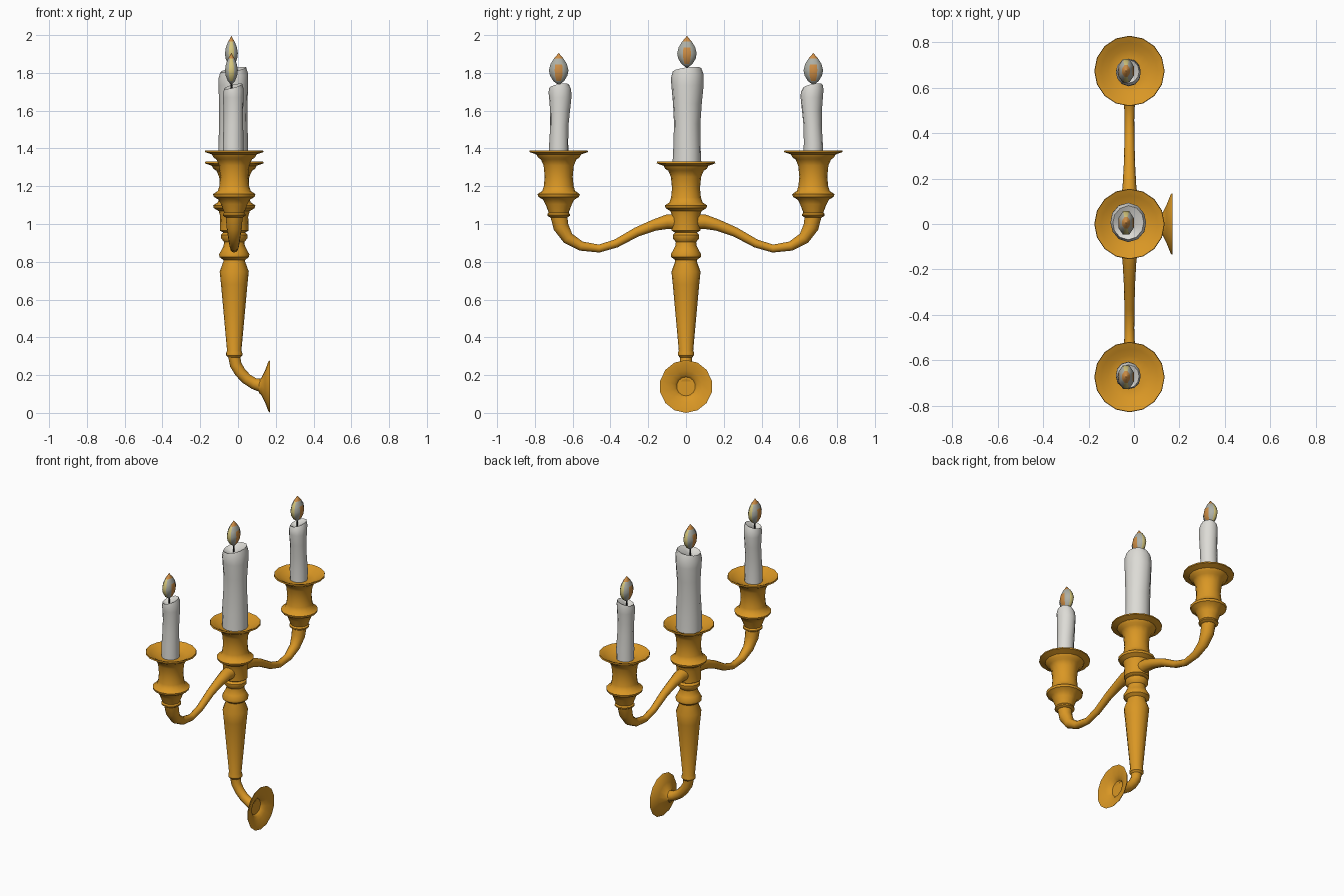
import bpy, bmesh, math, random
from mathutils import Vector, Matrix

if "Cube" in bpy.data.objects:
    bpy.data.objects.remove(bpy.data.objects["Cube"])

random.seed(4)
CX = -0.02      # axis of the stem and the candle cups
ARM_Y = 0.674   # sideways distance of the outer candles


def material(name, rgb):
    m = bpy.data.materials.new(name)
    m.diffuse_color = (*rgb, 1)
    m.use_nodes = True
    m.node_tree.nodes["Principled BSDF"].inputs["Base Color"].default_value = m.diffuse_color
    return m


gold = material("gold", (0.70, 0.31, 0.018))
wax = material("wax", (0.72, 0.71, 0.67))
black = material("wick_black", (0.02, 0.02, 0.02))
orange = material("flame_orange", (0.62, 0.27, 0.06))
yellow = material("flame_yellow", (0.66, 0.56, 0.20))
grey = material("flame_grey", (0.42, 0.43, 0.38))


def finish(name, bm, mats, angle=40):
    bmesh.ops.recalc_face_normals(bm, faces=bm.faces)
    me = bpy.data.meshes.new(name)
    bm.to_mesh(me)
    bm.free()
    ob = bpy.data.objects.new(name, me)
    bpy.context.collection.objects.link(ob)
    for m in mats:
        me.materials.append(m)
    bpy.ops.object.select_all(action='DESELECT')
    ob.select_set(True)
    bpy.context.view_layer.objects.active = ob
    bpy.ops.object.shade_smooth_by_angle(angle=math.radians(angle))
    return ob


def skin(bm, rings):
    """Bridge a list of vertex rings and cap both ends."""
    n = len(rings[0])
    for a, b in zip(rings, rings[1:]):
        for i in range(n):
            j = (i + 1) % n
            bm.faces.new((a[i], a[j], b[j], b[i]))
    bm.faces.new(rings[0][::-1])
    bm.faces.new(rings[-1])


def lathe(name, profile, matrix, mat, n=16):
    """Turn (radius, height) points around local z."""
    bm = bmesh.new()
    rings = [[bm.verts.new(matrix @ Vector((r * math.cos(2 * math.pi * i / n),
                                            r * math.sin(2 * math.pi * i / n), z)))
              for i in range(n)] for r, z in profile]
    skin(bm, rings)
    return finish(name, bm, [mat])


def tube(name, path, side, mat, n=12):
    """Sweep a circle along (point, radius); side is normal to the path plane."""
    bm = bmesh.new()
    pts = [Vector(p) for p, r in path]
    side = Vector(side)
    rings = []
    for k, (p, r) in enumerate(path):
        d = (pts[min(k + 1, len(pts) - 1)] - pts[max(k - 1, 0)]).normalized()
        up = d.cross(side)
        rings.append([bm.verts.new(pts[k] + r * (math.cos(2 * math.pi * i / n) * side +
                                                 math.sin(2 * math.pi * i / n) * up))
                      for i in range(n)])
    skin(bm, rings)
    return finish(name, bm, [mat], 60)


# cup with drip dish, heights measured from the dish rim downwards
dish = [(0.06, -0.035), (0.095, -0.03), (0.125, -0.012), (0.153, 0), (0.155, -0.009),
        (0.118, -0.022), (0.110, -0.038), (0.094, -0.048), (0.080, -0.08), (0.074, -0.14),
        (0.079, -0.19), (0.087, -0.215), (0.112, -0.232), (0.108, -0.246), (0.082, -0.262)]
cup_foot = [(0.070, -0.285), (0.053, -0.33), (0.060, -0.338), (0.060, -0.346), (0.046, -0.355)]

# central stem, turned in one piece below the middle cup
stem = [(r, z + 1.33) for r, z in dish] + [
    (0.074, 1.04), (0.076, 0.965), (0.058, 0.955), (0.070, 0.943), (0.070, 0.925),
    (0.054, 0.905), (0.056, 0.885), (0.066, 0.865), (0.080, 0.84), (0.078, 0.825),
    (0.058, 0.81), (0.058, 0.80), (0.077, 0.748), (0.070, 0.68), (0.038, 0.33),
    (0.043, 0.317), (0.043, 0.305), (0.032, 0.293)]
lathe("stem", stem, Matrix.Translation((CX, 0, 0)), gold)

# bent foot tube running to the wall
tube("foot_tube", [((CX, 0, 0.30), 0.032), ((-0.012, 0, 0.255), 0.031), ((0.012, 0, 0.215), 0.030),
                   ((0.045, 0, 0.18), 0.029), ((0.085, 0, 0.155), 0.030), ((0.125, 0, 0.145), 0.036)],
     (0, 1, 0), gold)

# flared wall plate, hollow at the back
plate = [(0.034, 0.11), (0.046, 0.124), (0.085, 0.143), (0.132, 0.161), (0.140, 0.17),
         (0.130, 0.17), (0.085, 0.152), (0.062, 0.145), (0.05, 0.13)]
lathe("wall_plate", plate,
      Matrix.Translation((0, 0, 0.14)) @ Matrix.Rotation(math.pi / 2, 4, 'Y'), gold, 14)

# arms and outer cups
arm = [(0.04, 1.012, 0.042), (0.10, 1.012, 0.038), (0.17, 0.993, 0.030), (0.26, 0.958, 0.025),
       (0.37, 0.897, 0.022), (0.46, 0.87, 0.021), (0.555, 0.883, 0.025), (0.625, 0.925, 0.032),
       (0.662, 0.985, 0.041), (ARM_Y, 1.05, 0.045)]
for s, tag in ((-1, "left"), (1, "right")):
    tube("arm_" + tag, [((CX, s * y, z), r) for y, z, r in arm], (1, 0, 0), gold)
    lathe("cup_" + tag, dish + cup_foot, Matrix.Translation((CX, s * ARM_Y, 1.39)), gold)


def candle(tag, y, base, top, r, lean):
    """Slightly wavy wax candle with a melted hollow, wick and flame."""
    bm = bmesh.new()
    n = 12
    h = top - base
    # (height fraction, radius factor, sideways shift factor)
    rows = [(0, 1, 0), (0.2, 0.97, 0.0), (0.45, 0.93, 0.3), (0.65, 0.97, 0.6), (0.83, 1.05, 0.7),
            (0.92, 1.06, 0.5), (0.985, 0.92, 0.2), (0.965, 0.68, 0), (0.94, 0.3, 0)]
    rings = []
    for t, k, sh in rows:
        ring = []
        for i in range(n):
            a = 2 * math.pi * i / n
            wob = 1 + 0.05 * math.sin(2 * a + 5 * t) * (0 < t)
            tilt = 0.015 * math.cos(a - 0.6) * (t > 0.9)
            ring.append(bm.verts.new((CX - 0.005 + r * k * wob * math.cos(a),
                                      y + lean * sh + r * k * wob * math.sin(a),
                                      base + h * t + tilt)))
        rings.append(ring)
    skin(bm, rings)
    finish("candle_" + tag, bm, [wax], 50)

    # wick
    fx = -0.035
    lathe("wick_" + tag, [(0.005, top - 0.05), (0.005, top + 0.03)],
          Matrix.Translation((fx, y, 0)), black, 6)

    # flattened teardrop flame
    bm = bmesh.new()
    n = 8
    drop = [(0.12, 0), (0.55, 0.10), (0.9, 0.28), (1, 0.45), (0.85, 0.64), (0.5, 0.82), (0.22, 0.92), (0.02, 1)]
    rings = [[bm.verts.new((fx + 0.037 * k * math.cos(math.pi * (2 * i + 1) / n),
                            y + 0.056 * k * math.sin(math.pi * (2 * i + 1) / n),
                            top + 0.005 + 0.165 * t)) for i in range(n)] for k, t in drop]
    skin(bm, rings)
    bm.normal_update()
    bmesh.ops.recalc_face_normals(bm, faces=bm.faces)
    for f in bm.faces:
        t = (f.calc_center_median().z - top) / 0.165
        nx, ny = f.normal.x, f.normal.y
        if t > 0.88 or (abs(nx) > 0.8 and abs(ny) < 0.3 and 0.15 < t < 0.6):
            f.material_index = 0        # orange tip and heart
        elif abs(ny) > 0.75:
            f.material_index = 1        # yellow edges
        else:
            f.material_index = 2        # smoky grey body
    finish("flame_" + tag, bm, [orange, yellow, grey], 60)


candle("middle", 0.005, 1.29, 1.825, 0.078, 0.004)
candle("left", -ARM_Y, 1.35, 1.735, 0.054, 0.012)
candle("right", ARM_Y, 1.35, 1.735, 0.054, -0.012)
